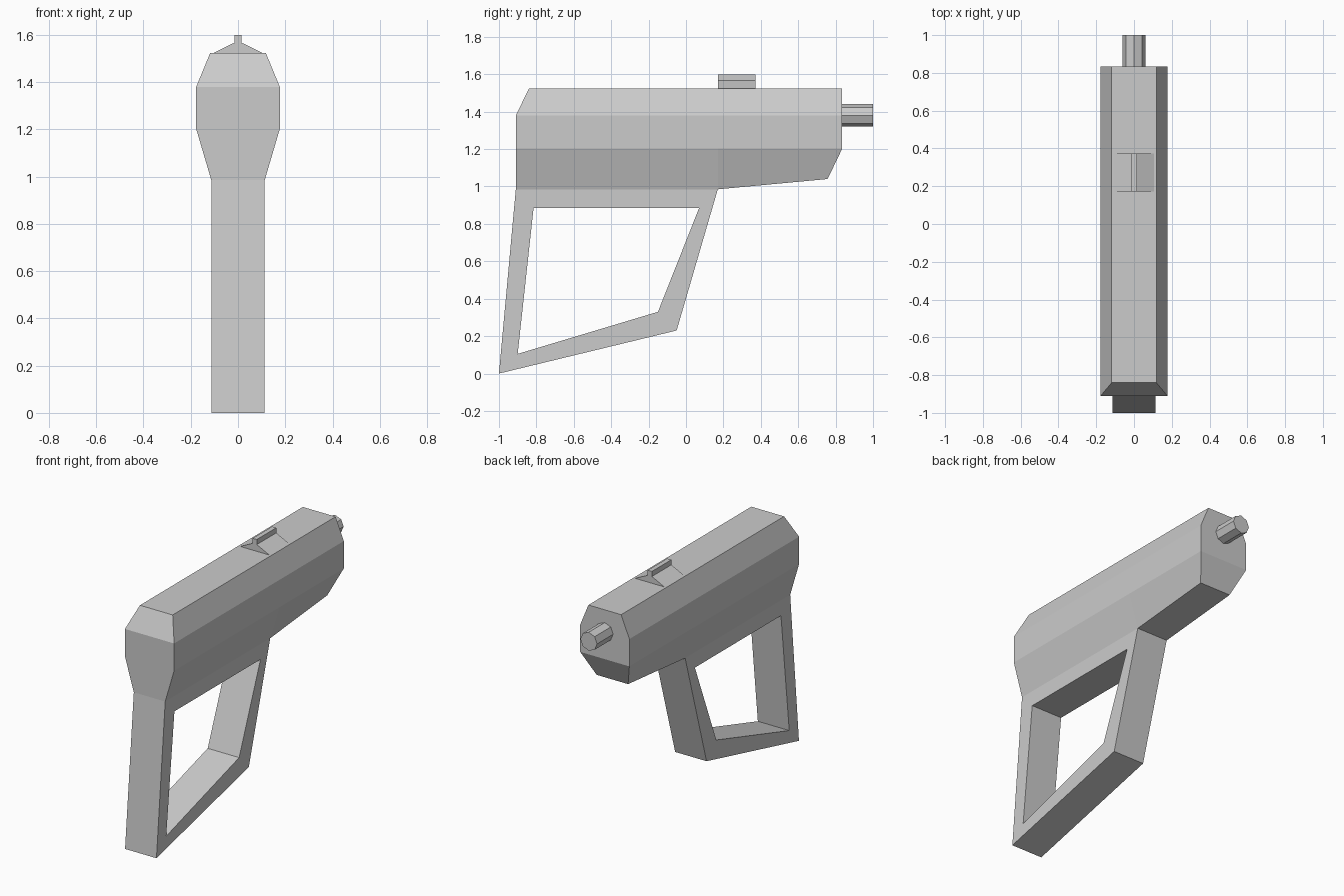
import bpy, bmesh, math
from mathutils import Matrix

if "Cube" in bpy.data.objects:
    bpy.data.objects.remove(bpy.data.objects["Cube"])


def finish(name, bm):
    bmesh.ops.recalc_face_normals(bm, faces=bm.faces)
    me = bpy.data.meshes.new(name)
    bm.to_mesh(me)
    bm.free()
    ob = bpy.data.objects.new(name, me)
    bpy.context.collection.objects.link(ob)
    return ob


# Main housing: rows of (half width, [(y, z) at rear, middle, muzzle end])
rows = [
    (0.118, [(-0.84, 1.523), (0.17, 1.523), (0.835, 1.523)]),
    (0.177, [(-0.91, 1.38), (0.17, 1.38), (0.835, 1.38)]),
    (0.177, [(-0.91, 1.202), (0.17, 1.202), (0.835, 1.202)]),
    (0.113, [(-0.91, 0.985), (0.17, 0.985), (0.757, 1.04)]),
]
bm = bmesh.new()
grid = {s: [[bm.verts.new((s * w, y, z)) for y, z in pts] for w, pts in rows]
        for s in (-1, 1)}
L, R = grid[-1], grid[1]
for side in (L, R):
    for r in range(3):
        for c in range(2):
            bm.faces.new((side[r][c], side[r][c + 1], side[r + 1][c + 1], side[r + 1][c]))
for r in range(3):
    for c in (0, 2):
        bm.faces.new((L[r][c], R[r][c], R[r + 1][c], L[r + 1][c]))
for c in range(2):
    bm.faces.new((L[0][c], R[0][c], R[0][c + 1], L[0][c + 1]))
# The underside is only closed ahead of the grip
bm.faces.new((L[3][1], R[3][1], R[3][2], L[3][2]))
finish("housing", bm)

# Grip: open four-sided frame joined to the housing underside
outer = [(-0.91, 0.985), (-1.0, 0.0), (-0.05, 0.23), (0.17, 0.985)]
inner = [(-0.815, 0.885), (-0.90, 0.105), (-0.15, 0.33), (0.07, 0.885)]
bm = bmesh.new()
o, i = [[[bm.verts.new((s * 0.113, y, z)) for y, z in loop] for s in (-1, 1)]
        for loop in (outer, inner)]
for a in range(4):
    b = (a + 1) % 4
    for s in (0, 1):
        bm.faces.new((o[s][a], o[s][b], i[s][b], i[s][a]))
    bm.faces.new((i[0][a], i[0][b], i[1][b], i[1][a]))
    if a < 3:
        bm.faces.new((o[0][a], o[0][b], o[1][b], o[1][a]))
finish("grip_frame", bm)

# Barrel tip: short octagonal rod
bm = bmesh.new()
bmesh.ops.create_cone(bm, cap_ends=True, segments=8, radius1=0.06, radius2=0.06,
                      depth=0.165, matrix=Matrix.Translation((0, 0.9175, 1.38))
                      @ Matrix.Rotation(math.pi / 2, 4, 'X'))
finish("barrel_tip", bm)

# Sight: low ridge with a thin blade, extruded along y
half = [(0.105, 1.523), (0.015, 1.567), (0.015, 1.60)]
profile = half + [(-x, z) for x, z in reversed(half)]
bm = bmesh.new()
face = bm.faces.new([bm.verts.new((x, 0.172, z)) for x, z in profile])
ext = bmesh.ops.extrude_face_region(bm, geom=[face], use_keep_orig=True)
bmesh.ops.translate(bm, vec=(0, 0.2, 0),
                    verts=[v for v in ext["geom"] if isinstance(v, bmesh.types.BMVert)])
finish("sight", bm)
